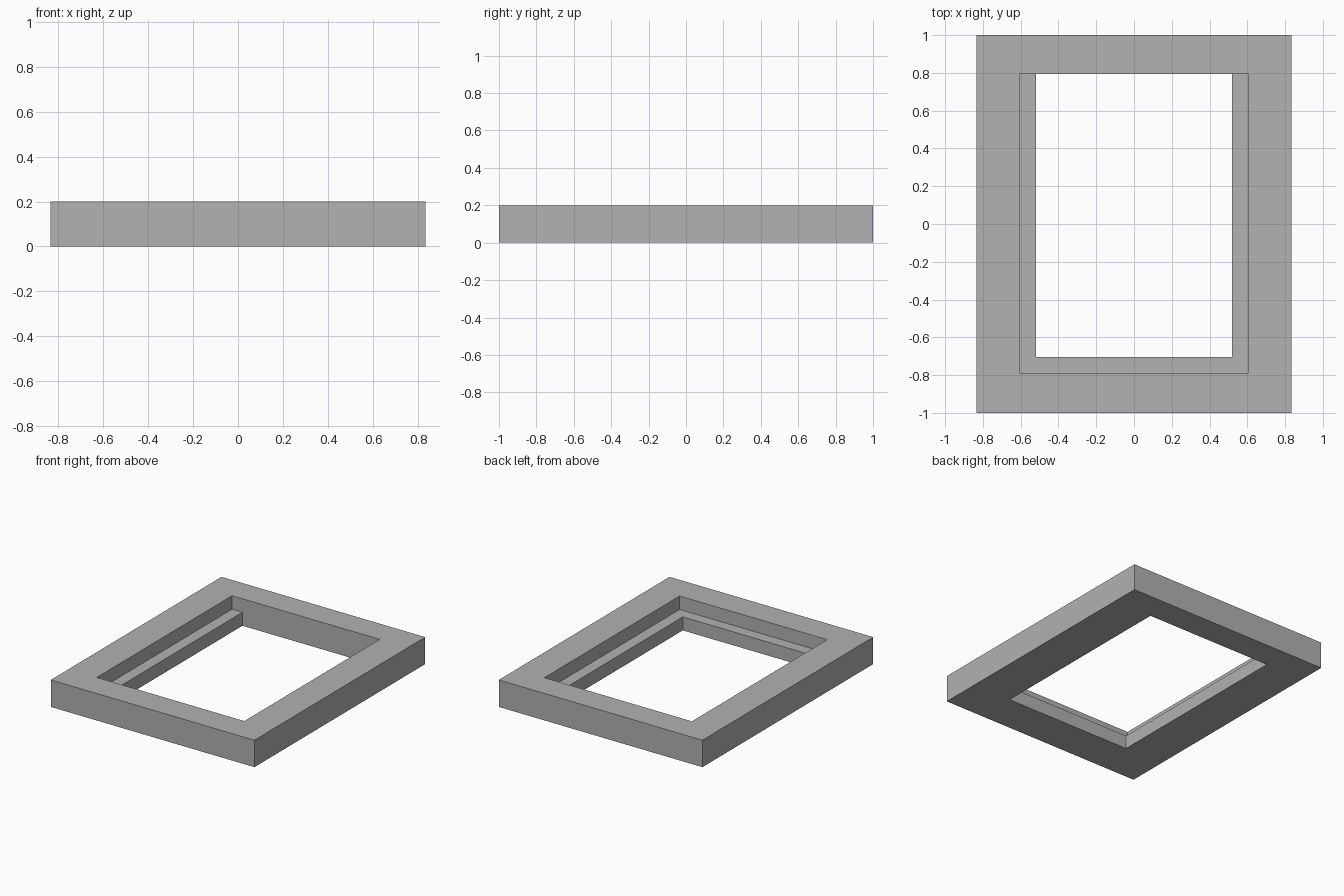
import bpy
import bmesh

cube = bpy.data.objects.get("Cube")
if cube:
    bpy.data.objects.remove(cube, do_unlink=True)

# Single plain grey finish
grey = bpy.data.materials.new("plain_grey")
grey.use_nodes = True
grey.diffuse_color = (0.445, 0.445, 0.445, 1)
grey.node_tree.nodes["Principled BSDF"].inputs["Base Color"].default_value = grey.diffuse_color

# Heights and rectangles: (left, right, front, back)
HEIGHT, LEDGE = 0.2, 0.1
OUTER = (-0.835, 0.835, -1, 1)
RECESS = (-0.605, 0.605, -0.79, 0.795)
OPENING = (-0.52, 0.52, -0.705, 0.795)

bm = bmesh.new()


def loop(rect, z):
    x0, x1, y0, y1 = rect
    return [bm.verts.new((x, y, z)) for x, y in ((x0, y0), (x1, y0), (x1, y1), (x0, y1))]


# Frame section swept round the opening: base, outer wall, top, recess wall, ledge, opening wall
rings = [loop(OPENING, 0), loop(OUTER, 0), loop(OUTER, HEIGHT),
         loop(RECESS, HEIGHT), loop(RECESS, LEDGE), loop(OPENING, LEDGE)]
for a, b in zip(rings, rings[1:] + rings[:1]):
    for i in range(4):
        j = (i + 1) % 4
        # The back has no ledge, so its ledge strip is only a sliver in line with the wall
        bm.faces.new((a[i], a[j], b[j], b[i]))
# Remove the zero-area back ledge strip by making the back wall one flat face
back_edge = {rings[4][2], rings[4][3], rings[5][2], rings[5][3]}
flat = [f for f in bm.faces if set(f.verts) == back_edge]
wall = [f for f in bm.faces if all(abs(v.co.y - RECESS[3]) < 1e-5 for v in f.verts)]
bmesh.ops.delete(bm, geom=list(set(flat + wall)), context="FACES_ONLY")
top, mid, low, base = rings[3], rings[4], rings[5], rings[0]
bm.faces.new((top[2], top[3], mid[3], low[3], base[3], base[2], low[2], mid[2]))
bmesh.ops.recalc_face_normals(bm, faces=bm.faces[:])

mesh = bpy.data.meshes.new("rebated_frame")
bm.to_mesh(mesh)
bm.free()
mesh.materials.append(grey)
frame = bpy.data.objects.new("rebated_frame", mesh)
bpy.context.collection.objects.link(frame)
